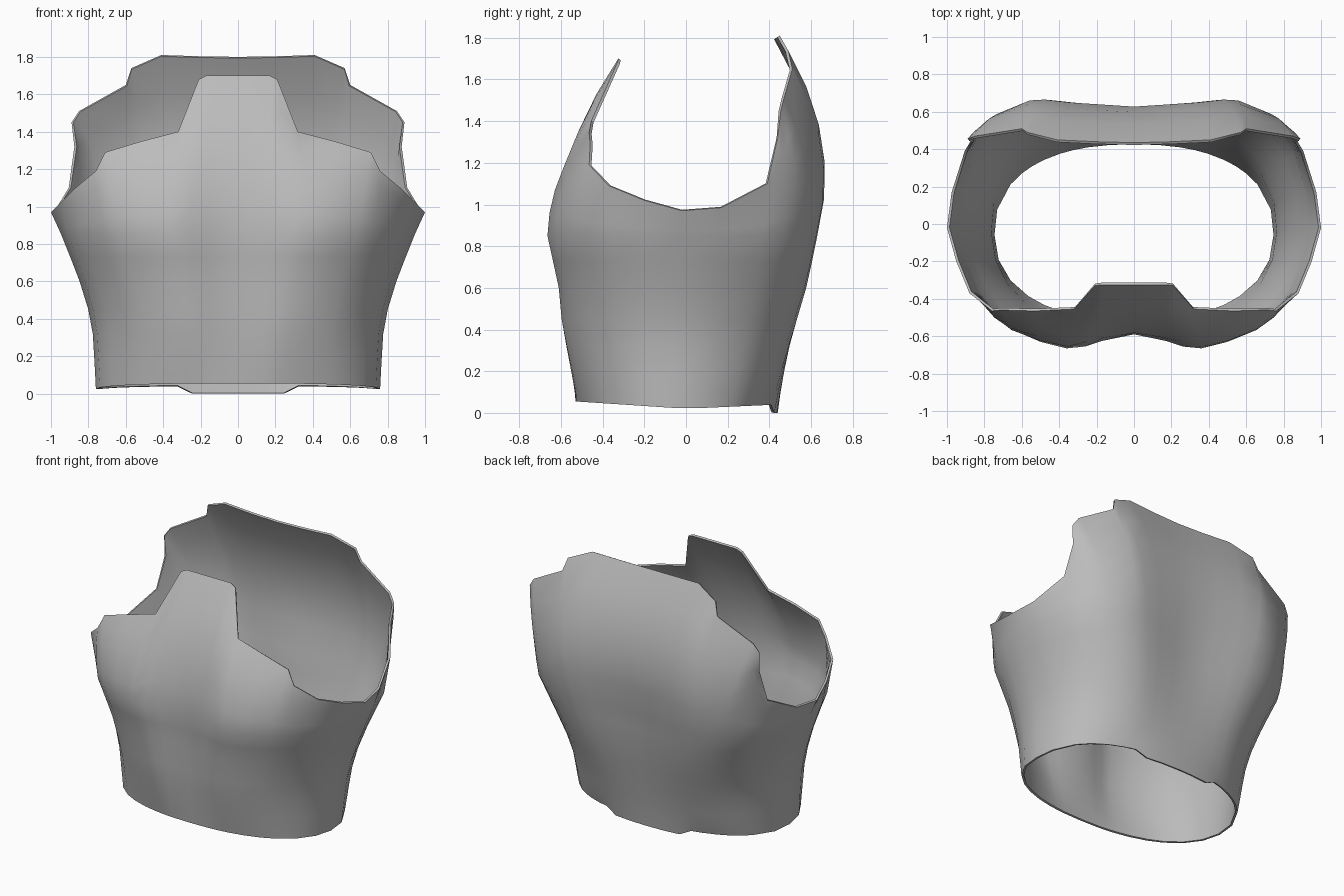
import bpy, math
from mathutils import Vector

if "Cube" in bpy.data.objects:
    bpy.data.objects.remove(bpy.data.objects["Cube"])

# Right-hand half of the upper edge, front centre to back centre (neck, armhole, shoulder)
RIM = [(0, -.325, 1.70), (.17, -.325, 1.70), (.21, -.33, 1.68), (.32, -.455, 1.40),
       (.53, -.465, 1.345), (.71, -.46, 1.29), (.76, -.465, 1.19), (.88, -.37, 1.09),
       (.95, -.2, 1.02), (1.0, -.02, .97), (.975, .17, .985), (.905, .39, 1.10),
       (.875, .44, 1.32), (.89, .455, 1.45), (.85, .47, 1.51), (.60, .51, 1.65),
       (.57, .49, 1.74), (.41, .45, 1.81), (.2, .44, 1.803), (0, .435, 1.80)]
# Cross-section at chest height, same columns
CHEST_Z = .85
CHEST = [(0, -.59), (.17, -.625), (.26, -.655), (.36, -.665), (.50, -.63), (.64, -.57),
         (.74, -.49), (.84, -.36), (.91, -.2), (.945, -.02), (.93, .17), (.87, .37),
         (.81, .47), (.74, .53), (.66, .585), (.53, .625), (.42, .63), (.30, .615),
         (.15, .595), (0, .58)]
# Outward bulge between chest and upper edge, same columns
BULGE = [-.07, -.07, -.06, -.05, -.04, -.03, -.02, 0, 0, 0, 0, 0, .02, .03, .05,
         .085, .095, .105, .11, .11]
# Waist rows: height, then how far width / front / back have grown towards the chest
ROWS = [(0, 0, 0, 0), (.1, .02, .07, .1), (.2, .05, .23, .22), (.32, .09, .40, .38),
        (.45, .22, .56, .56), (.6, .47, .65, .76), (.73, .74, .83, .89), (CHEST_Z, 1, 1, 1)]


def waist_point(x, y):
    """Rounded-oval waist opening, in the direction of a chest point."""
    u, v = x / .945, y / .65
    r = (abs(u) ** 2.3 + abs(v) ** 2.3) ** (-1 / 2.3)
    return .76 * u * r, -.045 + .485 * v * r


def hem_height(x, y):
    if y < 0:
        return .02 + .035 * y / -.53
    return 0 if x < .27 else .02 + .02 * y / .44


def column(i):
    (cx, cy), rim = CHEST[i], Vector(RIM[i])
    wx, wy = waist_point(cx, cy)
    pts = []
    for z, kx, kf, kb in ROWS:
        k = kf if cy < 0 else kb
        pts.append(Vector((wx + (cx - wx) * kx, wy + (cy - wy) * k,
                           z if z else hem_height(wx, wy))))
    chest = pts[-1]
    for t in (.2, .4, .6, .8, 1):
        p = chest.lerp(rim, t)
        p.y += BULGE[i] * 4 * t * (1 - t)
        pts.append(p)
    return pts


# Breastplate shell: half columns mirrored into a closed ring
half = [column(i) for i in range(len(RIM))]
mirrored = [[Vector((-p.x, p.y, p.z)) for p in c] for c in reversed(half[1:-1])]
cols = half + mirrored
n, m = len(cols), len(cols[0])
verts = [p for c in cols for p in c]
faces = [(c * m + r, (c + 1) % n * m + r, (c + 1) % n * m + r + 1, c * m + r + 1)
         for c in range(n) for r in range(m - 1)]
mesh = bpy.data.meshes.new("torso_armour")
mesh.from_pydata(verts, [], faces)
mesh.update()
shell = bpy.data.objects.new("torso_armour", mesh)
bpy.context.collection.objects.link(shell)

# Plain grey metal
grey = bpy.data.materials.new("plain_grey")
grey.diffuse_color = (.5, .5, .5, 1)
grey.use_nodes = True
grey.node_tree.nodes["Principled BSDF"].inputs["Base Color"].default_value = grey.diffuse_color
mesh.materials.append(grey)

# Thin plate thickness, smooth shading with crisp edges
solid = shell.modifiers.new("thickness", 'SOLIDIFY')
solid.thickness = .014
solid.offset = -1
bpy.context.view_layer.objects.active = shell
shell.select_set(True)
bpy.ops.object.modifier_apply(modifier=solid.name)
bpy.ops.object.shade_smooth_by_angle(angle=math.radians(50))
